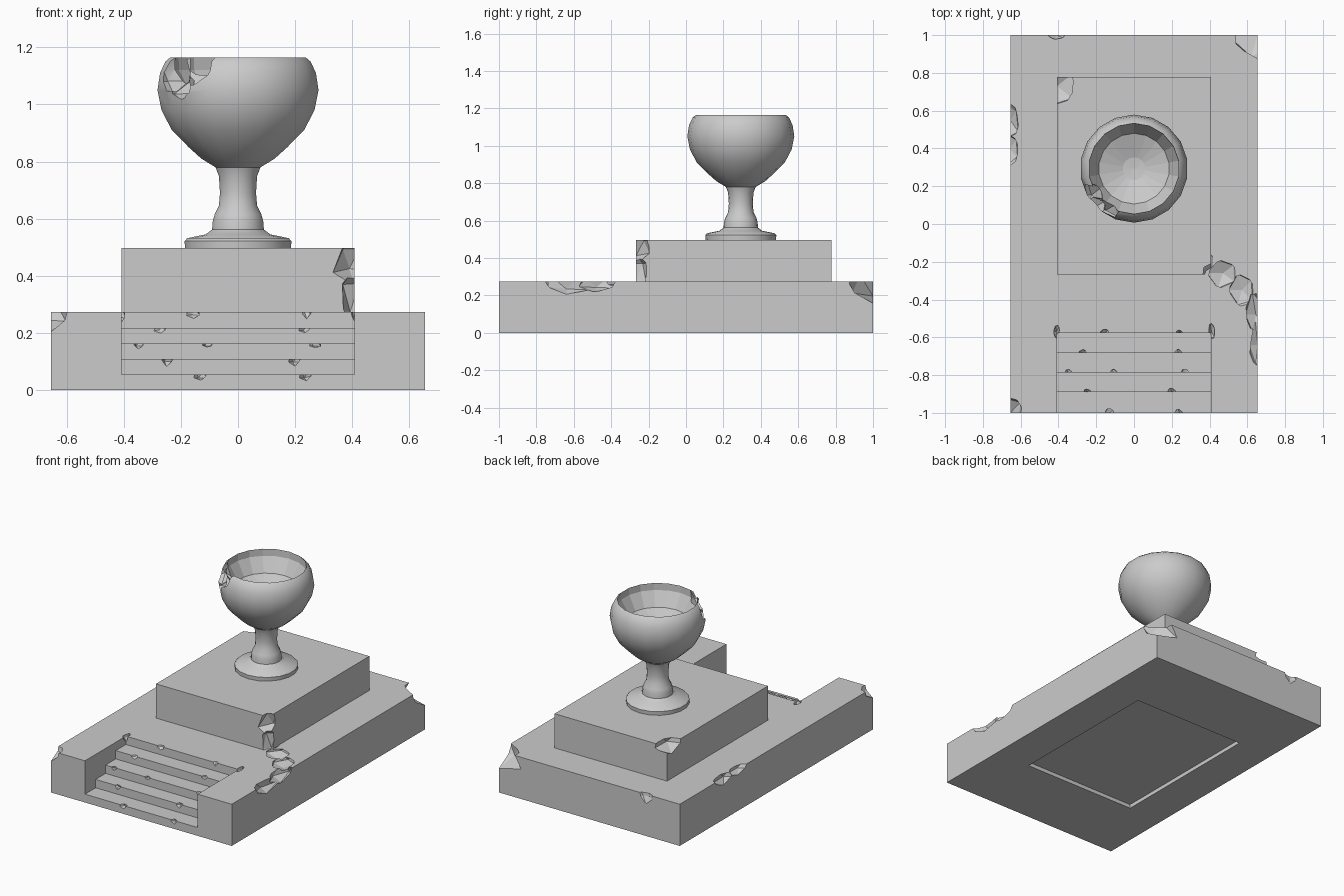
import bpy, bmesh, math, random
from mathutils import Vector

if "Cube" in bpy.data.objects:
    bpy.data.objects.remove(bpy.data.objects["Cube"])

random.seed(4)


def add_mesh(name, bm):
    bmesh.ops.recalc_face_normals(bm, faces=bm.faces[:])
    me = bpy.data.meshes.new(name)
    bm.to_mesh(me)
    bm.free()
    ob = bpy.data.objects.new(name, me)
    bpy.context.collection.objects.link(ob)
    return ob


def prism(name, profile, x0, x1):
    """Extrude a (y, z) outline along x."""
    bm = bmesh.new()
    a = [bm.verts.new((x0, y, z)) for y, z in profile]
    b = [bm.verts.new((x1, y, z)) for y, z in profile]
    bm.faces.new(a)
    bm.faces.new(b[::-1])
    for i in range(len(a)):
        j = (i + 1) % len(a)
        bm.faces.new((a[i], b[i], b[j], a[j]))
    return add_mesh(name, bm)


def box(name, x0, x1, y0, y1, z0, z1):
    return prism(name, [(y0, z0), (y1, z0), (y1, z1), (y0, z1)], x0, x1)


def rock(loc, size, jitter=0.22):
    """Jagged lump used to break pieces off the stone."""
    bm = bmesh.new()
    bmesh.ops.create_icosphere(bm, subdivisions=1, radius=1)
    for v in bm.verts:
        v.co *= 1 + random.uniform(-jitter, jitter)
        v.co = Vector([c * s + l for c, s, l in zip(v.co, size, loc)])
    bmesh.ops.triangulate(bm, faces=bm.faces[:])
    return add_mesh("chip_cutter", bm)


def carve(ob, cutters):
    for c in cutters:
        c.hide_render = True
        m = ob.modifiers.new("carve", 'BOOLEAN')
        m.operation, m.solver, m.object = 'DIFFERENCE', 'EXACT', c
    bpy.context.view_layer.update()
    dg = bpy.context.evaluated_depsgraph_get()
    me = bpy.data.meshes.new_from_object(ob.evaluated_get(dg))
    ob.modifiers.clear()
    ob.data = me
    for c in cutters:
        bpy.data.objects.remove(c)


# Base slab with stair notch and shallow recess underneath
W, H = 0.655, 0.273
base = box("base", -W, W, -1, 1, 0, H)
rise = H / 5
ys = [-1.1, -0.89, -0.787, -0.682, -0.577]
outline = []
for i in range(4):
    outline += [(ys[i], rise * (i + 1)), (ys[i + 1], rise * (i + 1))]
outline += [(ys[4], 0.4), (ys[0], 0.4)]
cuts = [prism("stair_cutter", outline, -0.408, 0.408),
        box("recess_cutter", -0.405, 0.405, -0.52, 0.52, -0.1, 0.025)]

# Broken corners and edges of the base
for loc, size in [
    ((-0.655, -1.0, 0.275), (0.075, 0.11, 0.08)),
    ((0.655, 1.0, 0.26), (0.15, 0.15, 0.12)),
    ((0.37, -0.20, 0.29), (0.07, 0.07, 0.05)),
    ((0.47, -0.26, 0.28), (0.08, 0.08, 0.04)),
    ((0.57, -0.35, 0.28), (0.075, 0.10, 0.05)),
    ((0.645, -0.48, 0.27), (0.06, 0.12, 0.06)),
    ((0.655, -0.64, 0.27), (0.045, 0.14, 0.075)),
    ((-0.655, 0.55, 0.275), (0.05, 0.10, 0.05)),
    ((-0.66, 0.40, 0.275), (0.065, 0.10, 0.05)),
    ((-0.41, 1.0, 0.275), (0.05, 0.03, 0.06)),
    ((-0.41, -0.57, 0.275), (0.018, 0.045, 0.045)),
    ((0.41, -0.57, 0.275), (0.018, 0.045, 0.045)),
]:
    cuts.append(rock(loc, size))

# Small nicks along the step edges
front_y = [-1.0] + ys[1:]
nicks = [(-0.13, 0.24), (-0.25, 0.20), (-0.35, -0.11, 0.27), (-0.27, 0.235), (-0.155, 0.24)]
for i, row in enumerate(nicks):
    for x in row:
        cuts.append(rock((x, front_y[i], rise * (i + 1)), (0.022, 0.022, 0.02), 0.35))
carve(base, cuts)

# Plinth with two broken corners
plinth = box("plinth", -0.407, 0.407, -0.267, 0.778, 0.27, 0.497)
carve(plinth, [rock(l, s) for l, s in [
    ((0.407, -0.267, 0.46), (0.07, 0.10, 0.09)),
    ((0.407, -0.267, 0.32), (0.05, 0.06, 0.10)),
    ((-0.407, 0.73, 0.50), (0.10, 0.11, 0.06)),
]])

# Goblet turned from a profile
CY, SIDES = 0.293, 18
profile = [(0, 0.495), (0.188, 0.495), (0.19, 0.522), (0.18, 0.532), (0.115, 0.545),
           (0.092, 0.562), (0.09, 0.59), (0.083, 0.615), (0.068, 0.645), (0.064, 0.69),
           (0.068, 0.75), (0.08, 0.78), (0.13, 0.81), (0.175, 0.85), (0.235, 0.91),
           (0.272, 0.98), (0.286, 1.05), (0.277, 1.11), (0.258, 1.15), (0.24, 1.165),
           (0.238, 1.12), (0.187, 1.03), (0.06, 0.985), (0, 0.98)]
bm = bmesh.new()
rings = []
for r, z in profile:
    if r == 0:
        rings.append([bm.verts.new((0, CY, z))] * SIDES)
    else:
        angles = [2 * math.pi * (k + 0.5) / SIDES for k in range(SIDES)]
        rings.append([bm.verts.new((r * math.cos(a), CY + r * math.sin(a), z)) for a in angles])
for lo, hi in zip(rings, rings[1:]):
    for k in range(SIDES):
        n = (k + 1) % SIDES
        bm.faces.new(list(dict.fromkeys((lo[k], lo[n], hi[n], hi[k]))))
goblet = add_mesh("goblet", bm)

# Broken rim
carve(goblet, [rock(l, s, 0.18) for l, s in [
    ((-0.225, CY - 0.14, 1.12), (0.075, 0.08, 0.09)),
    ((-0.15, CY - 0.22, 1.14), (0.08, 0.06, 0.08)),
    ((-0.20, CY - 0.20, 1.07), (0.06, 0.05, 0.065)),
]])

# Smooth outside, faceted bowl interior and breaks
bpy.context.view_layer.objects.active = goblet
goblet.select_set(True)
bpy.ops.object.shade_smooth_by_angle(angle=math.radians(35))
for p in goblet.data.polygons:
    out = p.center - Vector((0, CY, p.center.z))
    if p.center.z > 0.95 and p.normal.dot(out) < 0.02:
        p.use_smooth = False
